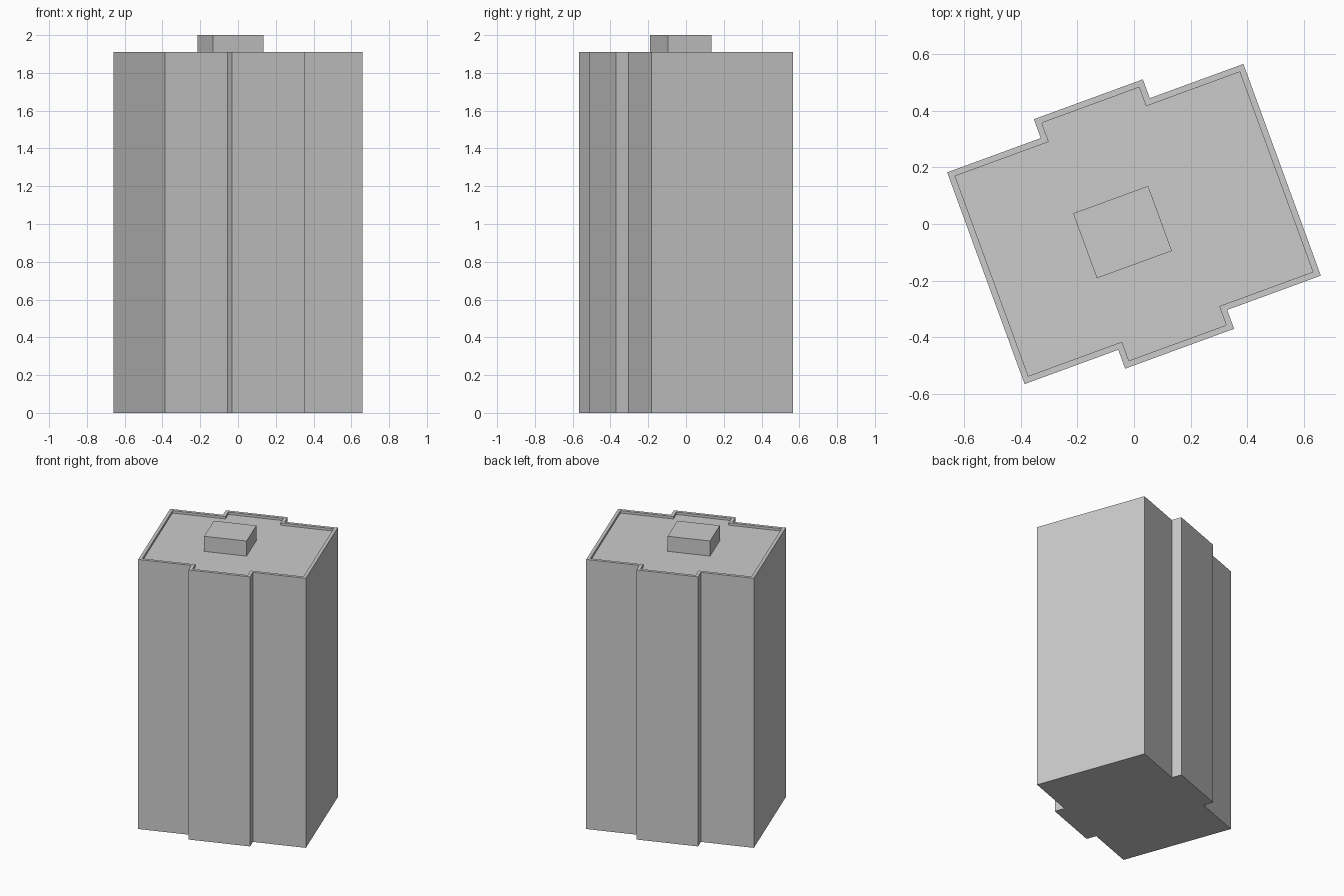
import bpy
import bmesh
import math
from mathutils import Matrix

cube = bpy.data.objects.get("Cube")
if cube:
    bpy.data.objects.remove(cube, do_unlink=True)

TURN = Matrix.Rotation(math.radians(20.1), 4, "Z")
WALL_TOP, ROOF, TOP = 1.91, 1.893, 2.0

concrete = bpy.data.materials.new("grey_concrete")
concrete.use_nodes = True
GREY = (0.6, 0.6, 0.6, 1)
concrete.diffuse_color = GREY
concrete.node_tree.nodes["Principled BSDF"].inputs["Base Color"].default_value = GREY


def prism(bm, outline, z0, z1):
    """Extrude a flat outline upward and return its top face."""
    base = bm.faces.new([bm.verts.new((x, y, z0)) for x, y in outline])
    geom = bmesh.ops.extrude_face_region(bm, geom=[base], use_keep_orig=True)["geom"]
    top = [g for g in geom if isinstance(g, bmesh.types.BMFace)][0]
    bmesh.ops.translate(bm, verts=top.verts[:], vec=(0, 0, z1 - z0))
    bmesh.ops.recalc_face_normals(bm, faces=bm.faces[:])
    return top


def finish(bm, name):
    bm.transform(TURN)
    mesh = bpy.data.meshes.new(name)
    bm.to_mesh(mesh)
    bm.free()
    mesh.materials.append(concrete)
    obj = bpy.data.objects.new(name, mesh)
    bpy.context.collection.objects.link(obj)
    return obj


# Tower: a rectangular block with a shallow bay on each long side
half_side = [(-0.557, -0.398), (-0.205, -0.398), (-0.205, -0.469),
             (0.205, -0.469), (0.205, -0.398), (0.557, -0.398)]
outline = half_side + [(-x, -y) for x, y in half_side]
bm = bmesh.new()
top = prism(bm, outline, 0, WALL_TOP)

# Parapet: inset the top, then sink the roof inside it
bmesh.ops.inset_region(bm, faces=[top], thickness=0.022, use_even_offset=True)
roof = bmesh.ops.extrude_discrete_faces(bm, faces=[top])["faces"][0]
bmesh.ops.translate(bm, verts=roof.verts[:], vec=(0, 0, ROOF - WALL_TOP))
finish(bm, "tower_block")

# Rooftop plant room, slightly off centre
cx, cy, hx, hy = -0.048, -0.013, 0.141, 0.122
bm = bmesh.new()
prism(bm, [(cx - hx, cy - hy), (cx + hx, cy - hy),
           (cx + hx, cy + hy), (cx - hx, cy + hy)], ROOF, TOP)
finish(bm, "rooftop_plant_room")
